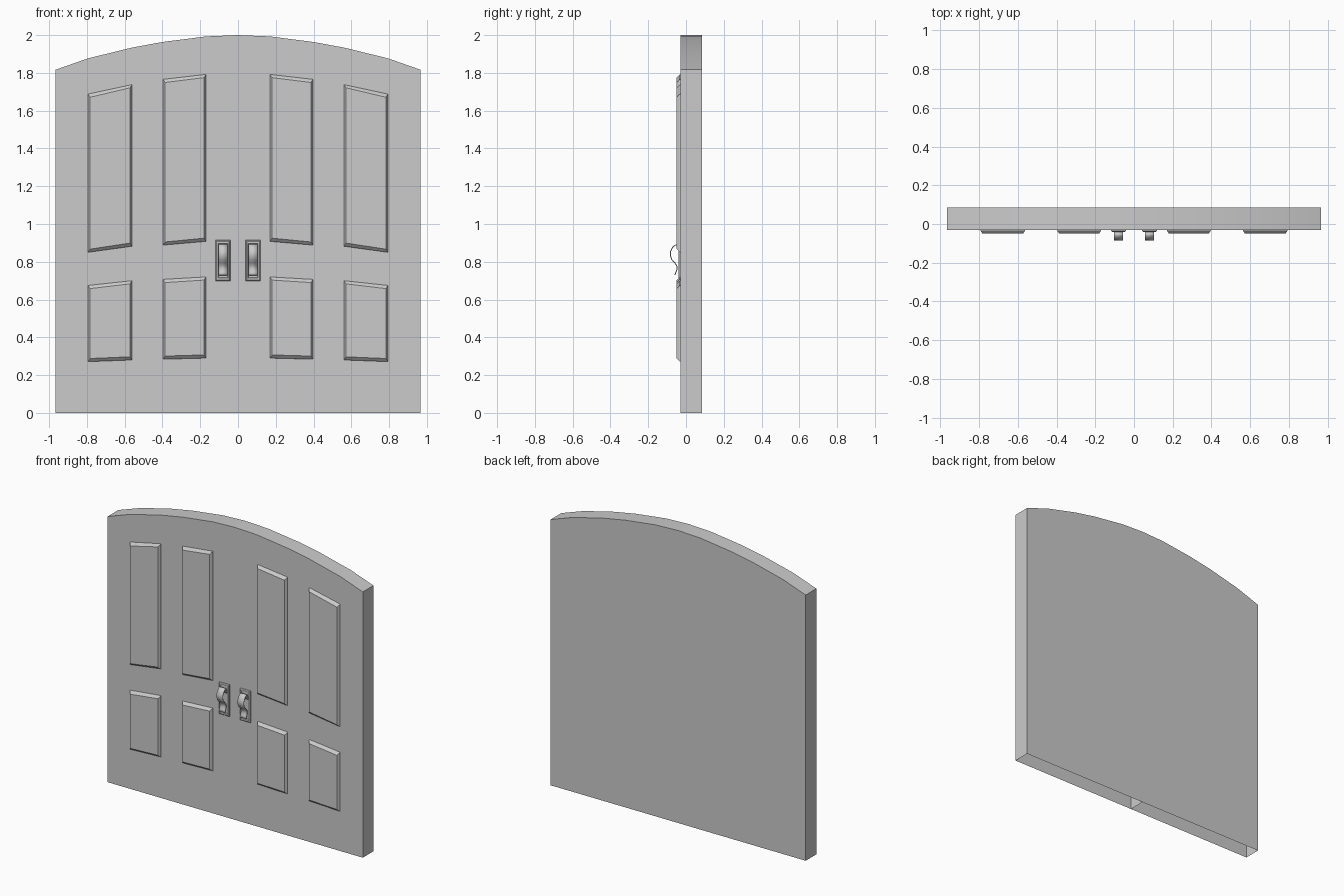
import bpy, bmesh

if "Cube" in bpy.data.objects:
    bpy.data.objects.remove(bpy.data.objects["Cube"])

FRONT, BACK = -0.03, 0.085


def make(name, bm, mirror=True):
    bmesh.ops.recalc_face_normals(bm, faces=bm.faces)
    me = bpy.data.meshes.new(name)
    bm.to_mesh(me)
    bm.free()
    ob = bpy.data.objects.new(name, me)
    bpy.context.collection.objects.link(ob)
    if mirror:
        m = ob.modifiers.new("mirror", 'MIRROR')
        m.use_mirror_merge = False
    return ob


def loft(rings, cap_first=False, cap_last=True):
    """Join closed rings of points with quads."""
    bm = bmesh.new()
    vs = [[bm.verts.new(p) for p in r] for r in rings]
    n = len(vs[0])
    for a, b in zip(vs, vs[1:]):
        for i in range(n):
            j = (i + 1) % n
            bm.faces.new((a[i], a[j], b[j], b[i]))
    if cap_first:
        bm.faces.new(vs[0])
    if cap_last:
        bm.faces.new(vs[-1])
    return bm


def slanted_ring(x0, x1, bot, top, dx, dz, y):
    """Rectangle with sloping top and bottom, shrunk by dx / dz."""
    return [(x0 + dx, y, bot[0] + dz), (x1 - dx, y, bot[1] + dz),
            (x1 - dx, y, top[1] - dz), (x0 + dx, y, top[0] - dz)]


# Arched door leaf: hollow shell, open underneath, mirrored to a pair
arch = [(0.965, 1.817), (0.794, 1.877), (0.561, 1.934),
        (0.397, 1.964), (0.169, 1.993), (0, 2.0)]
outline = [(0, 0), (0.965, 0)] + arch
bm = loft([[(x, y, z) for x, z in outline] for y in (FRONT, BACK)], True, True)
under = [f for f in bm.faces if all(v.co.z < 0.001 for v in f.verts)]
bmesh.ops.delete(bm, geom=under, context='FACES_ONLY')
leaf = make("door_leaves", bm)
# keep the shell facing outwards
if max(leaf.data.polygons, key=lambda p: p.center.y).normal.y < 0:
    leaf.data.flip_normals()

# Raised panels: x range, bottom heights, top heights (inner, outer)
panels = {
    "upper_inner_panel": (0.169, 0.397, (0.908, 0.888), (1.792, 1.766)),
    "upper_outer_panel": (0.561, 0.794, (0.882, 0.850), (1.738, 1.688)),
    "lower_inner_panel": (0.169, 0.397, (0.290, 0.284), (0.720, 0.707)),
    "lower_outer_panel": (0.561, 0.794, (0.280, 0.271), (0.700, 0.675)),
}
for name, p in panels.items():
    make(name, loft([slanted_ring(*p, 0, 0, FRONT),
                     slanted_ring(*p, 0.002, 0.003, -0.036),
                     slanted_ring(*p, 0.011, 0.017, -0.049)]))

# Handle back plate: bevelled rim with a shallow recess
plate = (0.041, 0.119, (0.697, 0.697), (0.914, 0.914))
make("handle_plate", loft([slanted_ring(*plate, 0, 0, FRONT),
                           slanted_ring(*plate, 0.001, 0.001, -0.036),
                           slanted_ring(*plate, 0.006, 0.006, -0.041),
                           slanted_ring(*plate, 0.012, 0.017, -0.041),
                           slanted_ring(*plate, 0.015, 0.02, -0.035)]))

# Handle: curved strap swept across its width
path = [(-0.034, 0.853), (-0.040, 0.874), (-0.049, 0.889), (-0.061, 0.887),
        (-0.073, 0.873), (-0.082, 0.854), (-0.083, 0.834), (-0.075, 0.812),
        (-0.060, 0.795), (-0.049, 0.779), (-0.047, 0.763), (-0.053, 0.745),
        (-0.060, 0.729)]
bm = bmesh.new()
rows = [[bm.verts.new((x, y, z)) for x in (0.056, 0.103)] for y, z in path]
for a, b in zip(rows, rows[1:]):
    bm.faces.new((a[0], a[1], b[1], b[0]))
strap = make("handle_strap", bm)
s = strap.modifiers.new("thickness", 'SOLIDIFY')
s.thickness, s.offset = 0.005, 0

# Smooth the arch and straps, keep the other edges crisp
for ob in (leaf, strap):
    bpy.ops.object.select_all(action='DESELECT')
    ob.select_set(True)
    bpy.context.view_layer.objects.active = ob
    bpy.ops.object.shade_smooth_by_angle(angle=0.6)
